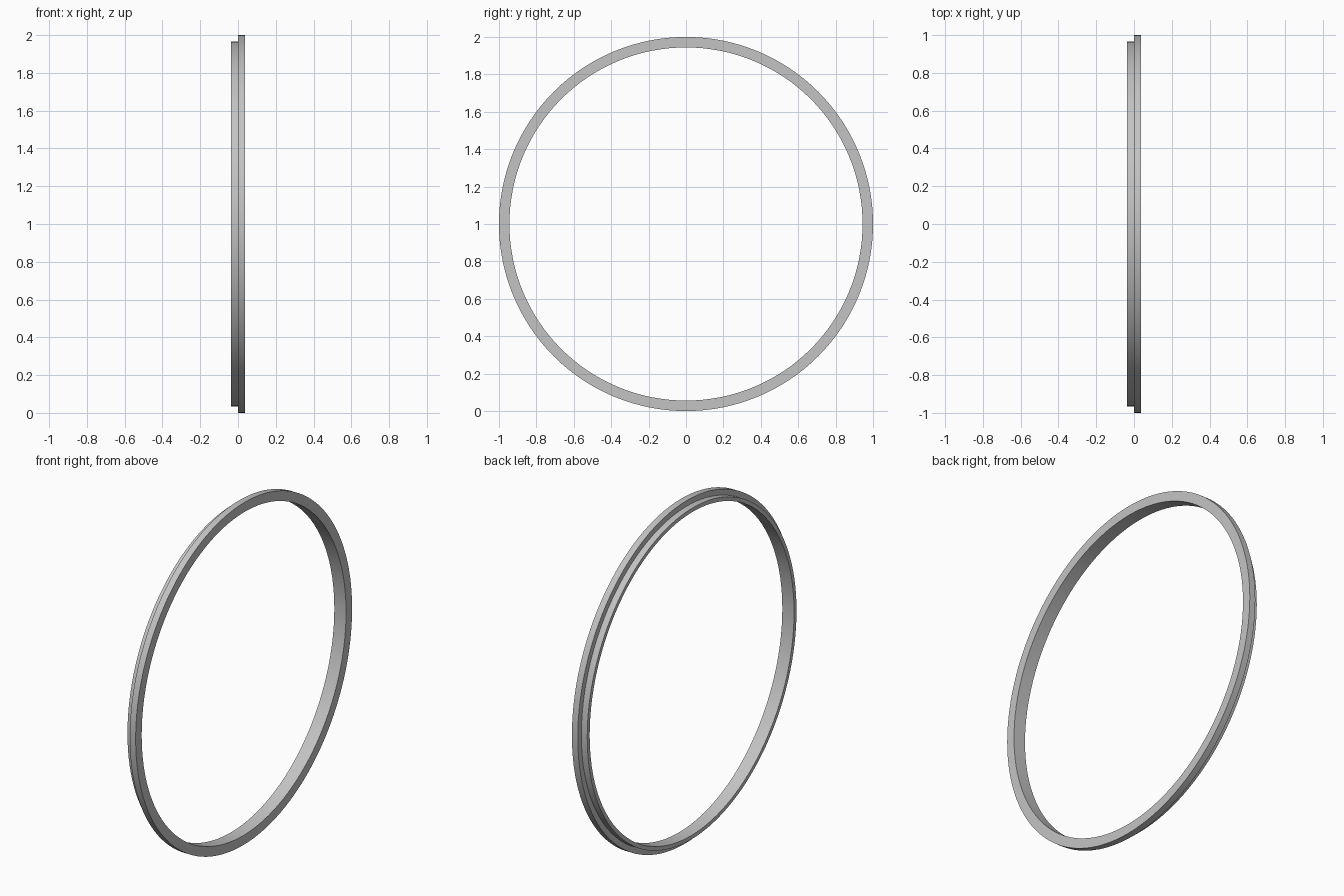
import bpy, bmesh
from math import radians
from mathutils import Matrix, Vector

cube = bpy.data.objects.get("Cube")
if cube:
    bpy.data.objects.remove(cube, do_unlink=True)

SEGMENTS = 128
HALF_WIDTH = 0.038
INNER, STEP, OUTER = 0.944, 0.967, 1.0

grey = bpy.data.materials.new("plain grey")
grey.use_nodes = True
colour = (0.55, 0.55, 0.55, 1)
grey.diffuse_color = colour
grey.node_tree.nodes["Principled BSDF"].inputs["Base Color"].default_value = colour

# Stepped cross-section (x, radius): wide flange on +x, narrow collar on -x
profile = [(-HALF_WIDTH, INNER), (HALF_WIDTH, INNER), (HALF_WIDTH, OUTER),
           (0, OUTER), (0, STEP), (-HALF_WIDTH, STEP)]

# Sweep the section around the x axis
bm = bmesh.new()
verts = [bm.verts.new((x, 0, r)) for x, r in profile]
edges = [bm.edges.new((verts[i - 1], verts[i])) for i in range(len(verts))]
bmesh.ops.spin(bm, geom=verts + edges, cent=(0, 0, 0), axis=(1, 0, 0),
               angle=radians(360), steps=SEGMENTS, use_merge=True)
bmesh.ops.remove_doubles(bm, verts=bm.verts, dist=0.0001)
bmesh.ops.recalc_face_normals(bm, faces=bm.faces)
bmesh.ops.transform(bm, matrix=Matrix.Translation(Vector((0, 0, 1))), verts=bm.verts)
mesh = bpy.data.meshes.new("stepped_ring")
bm.to_mesh(mesh)
bm.free()

ring = bpy.data.objects.new("stepped_ring", mesh)
bpy.context.collection.objects.link(ring)
mesh.materials.append(grey)

# Round walls smooth, step edges crisp
bpy.ops.object.select_all(action='DESELECT')
ring.select_set(True)
bpy.context.view_layer.objects.active = ring
bpy.ops.object.shade_smooth_by_angle(angle=radians(30))
